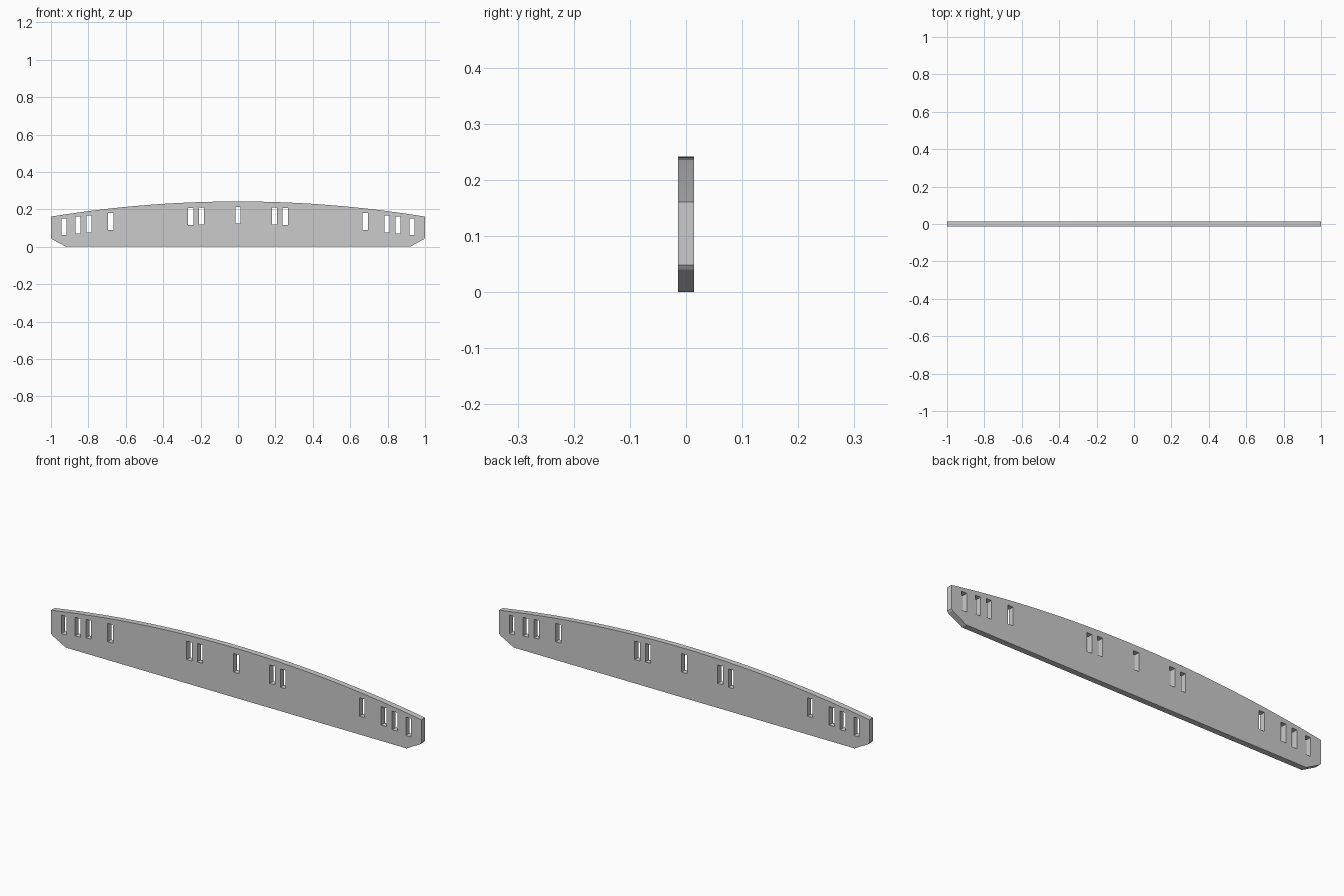
import bpy, bmesh, math
from mathutils import Matrix

if "Cube" in bpy.data.objects:
    bpy.data.objects.remove(bpy.data.objects["Cube"])

HALF_T = 0.014
TOP, END = 0.242, 0.161
RADIUS = (1 + (TOP - END) ** 2) / (2 * (TOP - END))


def arc_z(x):
    return TOP - RADIUS + math.sqrt(RADIUS ** 2 - x * x)


def add_loop(curve, points):
    s = curve.splines.new('POLY')
    s.points.add(len(points) - 1)
    for p, (x, z) in zip(s.points, points):
        p.co = (x, z, 0, 1)
    s.use_cyclic_u = True


# Outline: crowned top edge, flat bottom, clipped lower corners
curve = bpy.data.curves.new("plate_profile", 'CURVE')
curve.dimensions = '2D'
curve.fill_mode = 'BOTH'
curve.extrude = HALF_T
N = 40
corner = [(1, 0.048), (0.994, 0.04), (0.92, 0)]
outline = [(-1 + 2 * i / N, arc_z(-1 + 2 * i / N)) for i in range(N + 1)]
outline += corner + [(-x, z) for x, z in reversed(corner)]
add_loop(curve, outline)

# Upright slots, mirrored about the centre: (x, centre z)
W, H = 0.014, 0.045
slots = [(0.93, 0.107), (0.856, 0.116), (0.797, 0.122),
         (0.68, 0.134), (0.253, 0.161), (0.195, 0.165)]
for x, z in slots + [(-x, z) for x, z in slots] + [(0, 0.168)]:
    add_loop(curve, [(x - W, z - H), (x + W, z - H), (x + W, z + H), (x - W, z + H)])

# Convert to a clean upright mesh
tmp = bpy.data.objects.new("profile_helper", curve)
bpy.context.collection.objects.link(tmp)
dg = bpy.context.evaluated_depsgraph_get()
mesh = bpy.data.meshes.new_from_object(tmp.evaluated_get(dg))
bpy.data.objects.remove(tmp)

bm = bmesh.new()
bm.from_mesh(mesh)
bmesh.ops.remove_doubles(bm, verts=bm.verts, dist=1e-5)
bmesh.ops.transform(bm, matrix=Matrix.Rotation(math.pi / 2, 4, 'X'), verts=bm.verts)
bmesh.ops.recalc_face_normals(bm, faces=bm.faces)
bm.to_mesh(mesh)
bm.free()

plate = bpy.data.objects.new("slotted_plate", mesh)
bpy.context.collection.objects.link(plate)
bpy.context.view_layer.objects.active = plate
plate.select_set(True)
bpy.ops.object.shade_smooth_by_angle(angle=math.radians(20))
